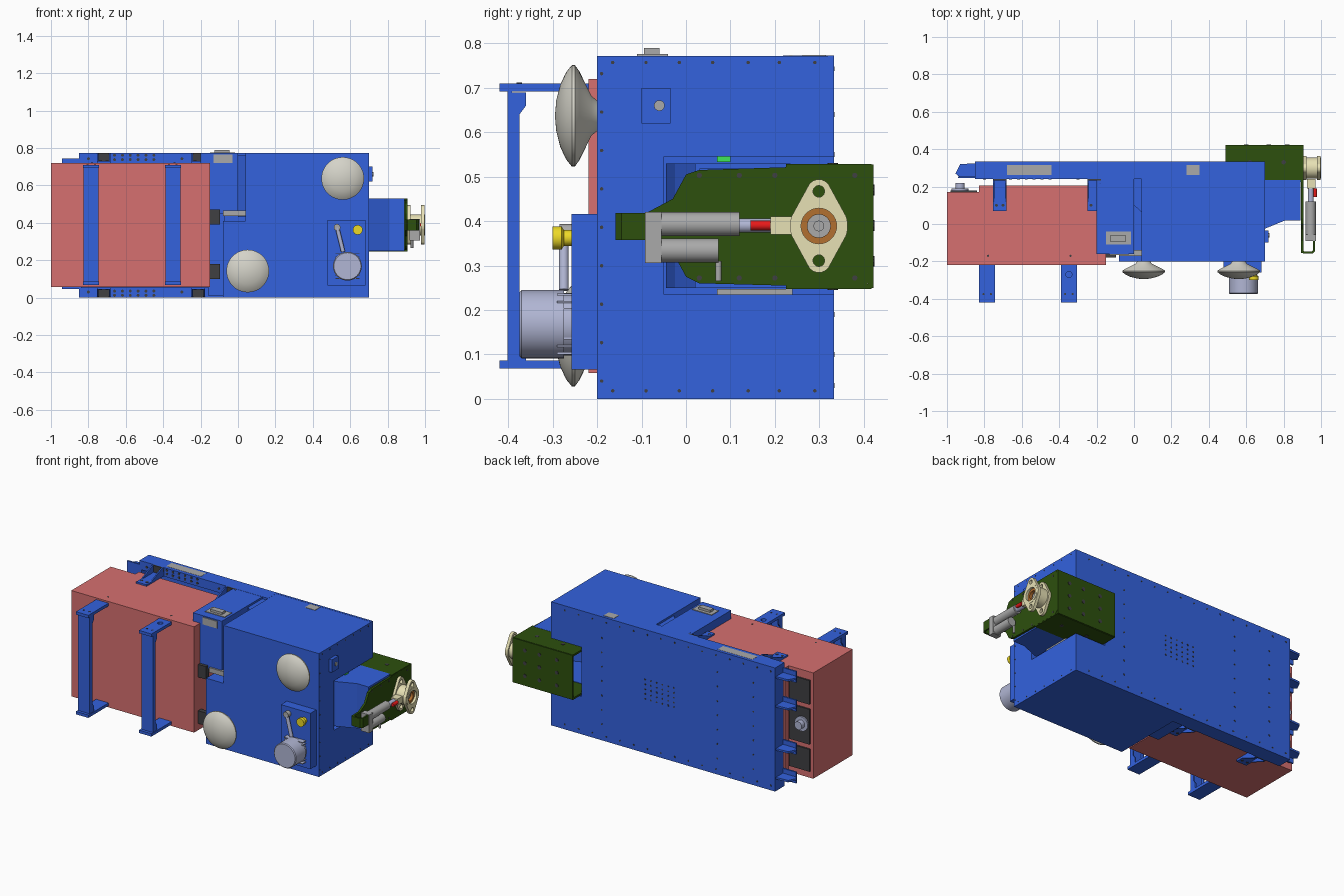
import bpy, bmesh, math
from mathutils import Vector, Matrix

def mat(name, c):
    m = bpy.data.materials.new(name)
    m.diffuse_color = (*c, 1)
    return m

BLUE = mat("blue", (0.033, 0.122, 0.73))
PINK = mat("salmon", (0.67, 0.16, 0.16))
GREEN = mat("green", (0.026, 0.08, 0.004))
CREAM = mat("cream", (0.8, 0.75, 0.46))
DARK = mat("dark", (0.05, 0.05, 0.055))
GREY = mat("grey", (0.4, 0.4, 0.4))
LILAC = mat("lilac", (0.44, 0.47, 0.66))
IVORY = mat("ivory", (0.66, 0.65, 0.58))
YELLOW = mat("yellow", (0.85, 0.7, 0.02))
RED = mat("red", (0.8, 0.01, 0.01))
ORANGE = mat("orange", (0.45, 0.16, 0.03))

def finish(name, bm, m, smooth=False):
    bmesh.ops.recalc_face_normals(bm, faces=bm.faces)
    me = bpy.data.meshes.new(name)
    bm.to_mesh(me)
    bm.free()
    ob = bpy.data.objects.new(name, me)
    bpy.context.collection.objects.link(ob)
    if m:
        me.materials.append(m)
    if smooth:
        bpy.ops.object.select_all(action='DESELECT')
        ob.select_set(True)
        bpy.context.view_layer.objects.active = ob
        bpy.ops.object.shade_smooth_by_angle(angle=math.radians(35))
    return ob

def prism(name, pts, axis, a, b, m):
    """Extrude a 2D outline along an axis (remaining axes in xyz order)."""
    bm = bmesh.new()
    def put(p, h):
        q = list(p)
        q.insert('xyz'.index(axis), h)
        return bm.verts.new(q)
    f = bm.faces.new([put(p, a) for p in pts])
    r = bmesh.ops.extrude_face_region(bm, geom=[f])
    d = Vector([(b - a) * (k == axis) for k in 'xyz'])
    bmesh.ops.translate(bm, vec=d, verts=[v for v in r['geom'] if isinstance(v, bmesh.types.BMVert)])
    return finish(name, bm, m)

def box(name, x0, x1, y0, y1, z0, z1, m):
    return prism(name, [(x0, y0), (x1, y0), (x1, y1), (x0, y1)], 'z', z0, z1, m)

def lathe(name, start, direction, prof, m, n=32, closed=False):
    """Spin (distance, radius) points about an axis."""
    bm = bmesh.new()
    q = Vector(direction).to_track_quat('Z', 'Y')
    vs = [bm.verts.new((r, 0, d)) for d, r in prof]
    es = [bm.edges.new(p) for p in zip(vs, vs[1:])]
    if closed:
        es.append(bm.edges.new((vs[-1], vs[0])))
    bmesh.ops.spin(bm, geom=vs + es, cent=(0, 0, 0), axis=(0, 0, 1), angle=2 * math.pi, steps=n)
    bmesh.ops.remove_doubles(bm, verts=bm.verts, dist=1e-5)
    bm.transform(Matrix.Translation(start) @ q.to_matrix().to_4x4())
    return finish(name, bm, m, True)

def cyl(name, a, b, r, m, n=24):
    d = Vector(b) - Vector(a)
    return lathe(name, a, d, [(0, 0), (0, r), (d.length, r), (d.length, 0)], m, n)

def cut(ob, *cutters):
    for c in cutters:
        md = ob.modifiers.new("cut", 'BOOLEAN')
        md.object, md.solver = c, 'EXACT'
    dg = bpy.context.evaluated_depsgraph_get()
    me = bpy.data.meshes.new_from_object(ob.evaluated_get(dg))
    ob.modifiers.clear()
    ob.data = me
    for c in cutters:
        bpy.data.objects.remove(c)

def dots(name, pts, axis, r=0.006):
    """Small dark holes lying on a face."""
    bm = bmesh.new()
    rot = {'x': Matrix.Rotation(math.pi / 2, 4, 'Y'), 'y': Matrix.Rotation(math.pi / 2, 4, 'X'), 'z': Matrix()}[axis]
    for p in pts:
        bmesh.ops.create_cone(bm, cap_ends=True, segments=10, radius1=r, radius2=r, depth=0.003,
                              matrix=Matrix.Translation(p) @ rot)
    finish(name, bm, DARK)

# Main cabinet with side window for the arm
cab = prism("main_cabinet", [(-0.08, 0), (0.70, 0), (0.70, 0.772), (0.04, 0.772), (0.04, 0.41), (-0.08, 0.41)],
            'y', -0.2, 0.325, BLUE)
cut(cab, box("cutter", 0.49, 0.8, -0.05, 0.5, 0.235, 0.545, None))
box("window_sill_strip", 0.6, 0.695, 0.07, 0.24, 0.234, 0.247, GREY)
box("window_top_strip", 0.6, 0.695, 0.07, 0.1, 0.533, 0.546, mat("lime", (0.05, 0.8, 0.1)))
box("side_latch_plate", 0.70, 0.72, -0.1, -0.035, 0.62, 0.70, BLUE)
cyl("side_latch_pin", (0.715, -0.06, 0.66), (0.724, -0.06, 0.66), 0.012, GREY)

# Salmon tank with stepped back
prism("tank", [(-1, -0.22), (-0.15, -0.22), (-0.15, 0.205), (-0.83, 0.205), (-0.83, 0.17), (-1, 0.17)],
      'z', 0.058, 0.72, PINK)
for z0, z1 in ((0.10, 0.24), (0.27, 0.49), (0.52, 0.67)):
    box("tank_back_pad", -0.98, -0.84, 0.17, 0.18, z0, z1, DARK)
lathe("tank_port", (-0.93, 0.17, 0.39), (0, 1, 0), [(0, 0), (0, 0.045), (0.02, 0.045), (0.02, 0.025), (0.05, 0.025), (0.05, 0)], LILAC)
dots("tank_top_holes", [(x, -0.17, 0.72) for x in (-0.78, -0.34)], 'z')

# Back tray: plate, flanges and lips
prism("back_plate", [(-0.85, 0), (0.70, 0), (0.70, 0.235), (0.49, 0.235), (0.49, 0.545), (0.70, 0.545), (0.70, 0.773), (-0.85, 0.773)],
      'y', 0.32, 0.333, BLUE)
for s, nm in ((0, "lower"), (1, "upper")):
    Z = lambda a: 0.773 - a if s else a
    lo, hi = sorted((Z(0), Z(0.012)))
    box(nm + "_tray_flange", -0.85, 0.04, 0.25, 0.325, lo, hi, BLUE)
    lo, hi = sorted((Z(0), Z(0.055)))
    box(nm + "_tray_lip", -0.85, 0.04, 0.24, 0.252, lo, hi, BLUE)
    dots(nm + "_lip_holes", [(-0.66 + 0.042 * i, 0.239, Z(k)) for i in range(6) for k in (0.012, 0.035)]
         + [(-0.8, 0.239, Z(0.03)), (-0.3, 0.239, Z(0.03))], 'y', 0.008)
    lo, hi = sorted((Z(-0.001), Z(0.03)))
    for x0, x1 in ((-0.68, -0.5), (-0.5, -0.44), (0.28, 0.35)):
        if s:
            box("tray_insert", x0, x1, 0.262, 0.315, lo, hi, GREY)
    # Tank mounting brackets with side gussets
    for x in (-0.718, -0.212):
        lo, hi = sorted((Z(0.055), Z(0.043)))
        box(nm + "_tank_bracket", x - 0.036, x + 0.036, 0.07, 0.25, lo, hi, BLUE)
        lo, hi = sorted((Z(0), Z(0.055)))
        box(nm + "_bracket_plate", x - 0.036, x + 0.036, 0.232, 0.242, lo, hi, DARK)
        for dx in (-0.036, 0.028):
            prism(nm + "_bracket_gusset", [(0.1, Z(0.05)), (0.25, Z(0.05)), (0.25, Z(0)), (0.22, Z(0))],
                  'x', x + dx, x + dx + 0.008, BLUE)
        dots(nm + "_bracket_holes", [(x + dx, 0.1, Z(0.042)) for dx in (-0.018, 0.018)], 'z', 0.008)
box("tray_end_wall", -0.85, -0.838, 0.25, 0.325, 0, 0.773, BLUE)

# Bent wings on the left tray end
for z in (0.08, 0.26, 0.53, 0.71):
    prism("end_wing", [(-0.84, 0.25), (-0.93, 0.25), (-0.955, 0.27), (-0.93, 0.32), (-0.84, 0.325)], 'z', z - 0.006, z + 0.006, BLUE)
    box("end_wing_fold", -0.94, -0.84, 0.245, 0.255, z - 0.035, z + 0.035, BLUE)

# Hole pattern on the back plate
pts = [(-0.82 + 0.095 * i, 0.333, z) for i in range(16) for z in (0.03, 0.743)]
pts += [(-0.15 + 0.04 * i, 0.333, 0.34 + 0.03 * j) for i in range(6) for j in range(5)]
pts += [(x, 0.333, 0.1 + 0.09 * j) for x in (-0.7, -0.45, 0.35) for j in range(7)]
dots("back_plate_holes", pts, 'y', 0.0055)
dots("side_holes", [(0.70, y, z) for y in (-0.165, -0.09, -0.015, 0.06, 0.14, 0.21, 0.29) for z in (0.018, 0.757)]
     + [(0.70, -0.19, 0.04 + 0.0865 * i) for i in range(9)], 'x', 0.004)

# Upper junction box beside the tank
box("junction_box", -0.2, 0, -0.16, 0.245, 0.45, 0.772, BLUE)
prism("junction_web", [(0, 0.1), (0.045, 0.06), (0.045, 0.24), (0, 0.24)], 'z', 0.43, 0.76, BLUE)
box("inner_post", -0.16, -0.07, 0.02, 0.25, 0.01, 0.45, BLUE)
box("connector_base", -0.15, -0.015, -0.11, -0.04, 0.77, 0.776, GREY)
box("connector", -0.125, -0.045, -0.095, -0.06, 0.772, 0.79, GREY)
box("connector_front", -0.13, -0.03, -0.165, -0.158, 0.72, 0.765, GREY)
box("shelf_bar", -0.08, 0.04, -0.17, -0.14, 0.435, 0.465, GREY)
for z in (0.14, 0.43):
    box("hinge", -0.15, -0.095, -0.18, -0.15, z - 0.04, z + 0.04, DARK)

# Tank guard straps
for x in (-0.785, -0.348):
    box("guard_strap", x - 0.04, x + 0.04, -0.402, -0.392, 0.08, 0.70, BLUE)
    for dx in (-0.04, 0.032):
        prism("guard_strap_side", [(-0.4, 0.085), (-0.36, 0.085), (-0.36, 0.12), (-0.375, 0.14), (-0.375, 0.64),
                                   (-0.36, 0.66), (-0.36, 0.69), (-0.4, 0.69)], 'x', x + dx, x + dx + 0.008, BLUE)
    for z in (0.068, 0.692):
        tab = box("guard_tab", x - 0.043, x + 0.043, -0.42, -0.2, z, z + 0.018, BLUE)
        cut(tab, cyl("cutter", (x, -0.27, z - 0.1), (x, -0.27, z + 0.1), 0.016, None))
        dots("guard_tab_holes", [(x + dx, -0.375, z + 0.018) for dx in (-0.02, 0.02)], 'z')

# Domed caps on the front
for x, z in ((0.56, 0.637), (0.052, 0.142)):
    lathe("front_cap", (x, -0.195, z), (0, -1, 0),
          [(0, 0), (0, 0.03), (0.018, 0.045), (0.045, 0.1), (0.055, 0.114), (0.062, 0.114),
           (0.075, 0.098), (0.088, 0.07), (0.097, 0.035), (0.1, 0)], IVORY, 48)

# Control panel with dial, lever and button
box("control_panel", 0.478, 0.682, -0.258, -0.2, 0.066, 0.416, BLUE)
lathe("dial", (0.585, -0.255, 0.168), (0, -1, 0),
      [(0, 0), (0, 0.07), (0.02, 0.07), (0.02, 0.077), (0.115, 0.077), (0.12, 0.072), (0.12, 0)], LILAC, 40)
for i in range(9):
    box("dial_fin", 0.52, 0.65, -0.29, -0.258, 0.1 + i * 0.0165, 0.105 + i * 0.0165, LILAC)
cyl("lever_pivot", (0.53, -0.255, 0.375), (0.53, -0.285, 0.375), 0.018, GREY)
cyl("lever", (0.53, -0.275, 0.375), (0.562, -0.275, 0.245), 0.011, LILAC)
lathe("button", (0.64, -0.255, 0.362), (0, -1, 0), [(0, 0), (0, 0.018), (0.02, 0.018), (0.025, 0.026), (0.045, 0.026), (0.045, 0)], YELLOW)

# Blue arm housing out of the side window
outline = [(0.5, -0.045), (0.70, -0.025), (0.81, 0.02), (0.89, 0.02), (0.89, 0.235), (0.5, 0.235)]
for z in (0.25, 0.518):
    prism("arm_cheek", outline, 'z', z, z + 0.012, BLUE)
prism("arm_front", [(0.5, -0.045), (0.70, -0.025), (0.81, 0.02), (0.89, 0.02), (0.89, 0.032), (0.81, 0.032),
                    (0.70, -0.013), (0.5, -0.033)], 'z', 0.25, 0.53, BLUE)

# Green carrier: channel, end plate and hook
box("carrier_back", 0.49, 0.905, 0.41, 0.422, 0.25, 0.527, GREEN)
for z in (0.247, 0.517):
    box("carrier_flange", 0.49, 0.905, 0.225, 0.418, z, z + 0.012, GREEN)
prism("carrier_end_plate", [(0.40, 0.25), (0.42, 0.27), (0.42, 0.507), (0.40, 0.527), (0.03, 0.515), (0.0, 0.505), (-0.03, 0.45),
                            (-0.09, 0.418), (-0.155, 0.418), (-0.155, 0.358), (-0.09, 0.358), (-0.03, 0.33), (0.0, 0.275), (0.03, 0.26)],
      'x', 0.893, 0.906, GREEN)
prism("carrier_hook", [(0.893, -0.1), (0.893, -0.145), (0.905, -0.159), (0.955, -0.159), (0.968, -0.145), (0.968, -0.08),
                       (0.958, -0.08), (0.958, -0.14), (0.95, -0.148), (0.91, -0.148), (0.903, -0.14), (0.903, -0.1)],
      'z', 0.358, 0.418, GREEN)
dots("carrier_back_holes", [(x, 0.4225, z) for x in (0.6, 0.72, 0.82) for z in (0.31, 0.39, 0.47)], 'y', 0.012)
dots("carrier_top_holes", [(x, 0.33, z) for x in (0.62, 0.8) for z in (0.529, 0.247)], 'z', 0.012)
dots("carrier_end_holes", [(0.906, y, z) for y in (0.03, 0.12, 0.2, 0.38) for z in (0.272, 0.503)], 'x')

# Linear actuator
lathe("actuator_body", (0.945, -0.09, 0.393), (0, 1, 0), [(0, 0), (0, 0.027), (0.21, 0.027), (0.21, 0)], GREY)
cyl("actuator_motor", (0.945, -0.09, 0.334), (0.945, 0.073, 0.334), 0.027, GREY)
box("actuator_gearbox", 0.917, 0.973, -0.092, -0.055, 0.306, 0.42, GREY)
cyl("actuator_rod", (0.945, 0.11, 0.39), (0.945, 0.21, 0.39), 0.016, LILAC)
cyl("actuator_marker", (0.968, 0.145, 0.39), (0.968, 0.19, 0.39), 0.011, RED)
box("actuator_clevis", 0.925, 0.97, 0.19, 0.24, 0.37, 0.41, CREAM)
cyl("cable_stub", (0.93, 0.073, 0.31), (0.93, 0.073, 0.265), 0.007, GREY, 12)

# Flanged nozzle
def flange(x0, x1):
    pts = []
    for cy, cz, r, a0, a1 in ((0.299, 0.467, 0.027, 35, 145), (0.299, 0.389, 0.065, 160, 200),
                              (0.299, 0.311, 0.027, 215, 325), (0.299, 0.389, 0.065, -20, 20)):
        for i in range(9):
            a = math.radians(a0 + (a1 - a0) * i / 8)
            pts.append((cy + r * math.cos(a), cz + r * math.sin(a)))
    ob = prism("nozzle_flange", pts, 'x', x0, x1, CREAM)
    cut(ob, *[cyl("cutter", (x0 - 0.1, 0.299, z), (x1 + 0.1, 0.299, z), r, None)
              for z, r in ((0.467, 0.013), (0.311, 0.013), (0.389, 0.042))])
flange(0.906, 0.922)
flange(0.978, 0.998)
lathe("nozzle_tube", (0.906, 0.299, 0.389), (1, 0, 0), [(0, 0.04), (0, 0.056), (0.094, 0.056), (0.094, 0.04)], CREAM, 32, True)
lathe("nozzle_seal", (0.95, 0.299, 0.389), (1, 0, 0), [(0, 0.026), (0, 0.04), (0.035, 0.04), (0.035, 0.026)], ORANGE, 32, True)
lathe("nozzle_core", (0.906, 0.299, 0.389), (1, 0, 0), [(0, 0), (0, 0.026), (0.06, 0.026), (0.06, 0.012), (0.07, 0.012), (0.07, 0)], GREY)
